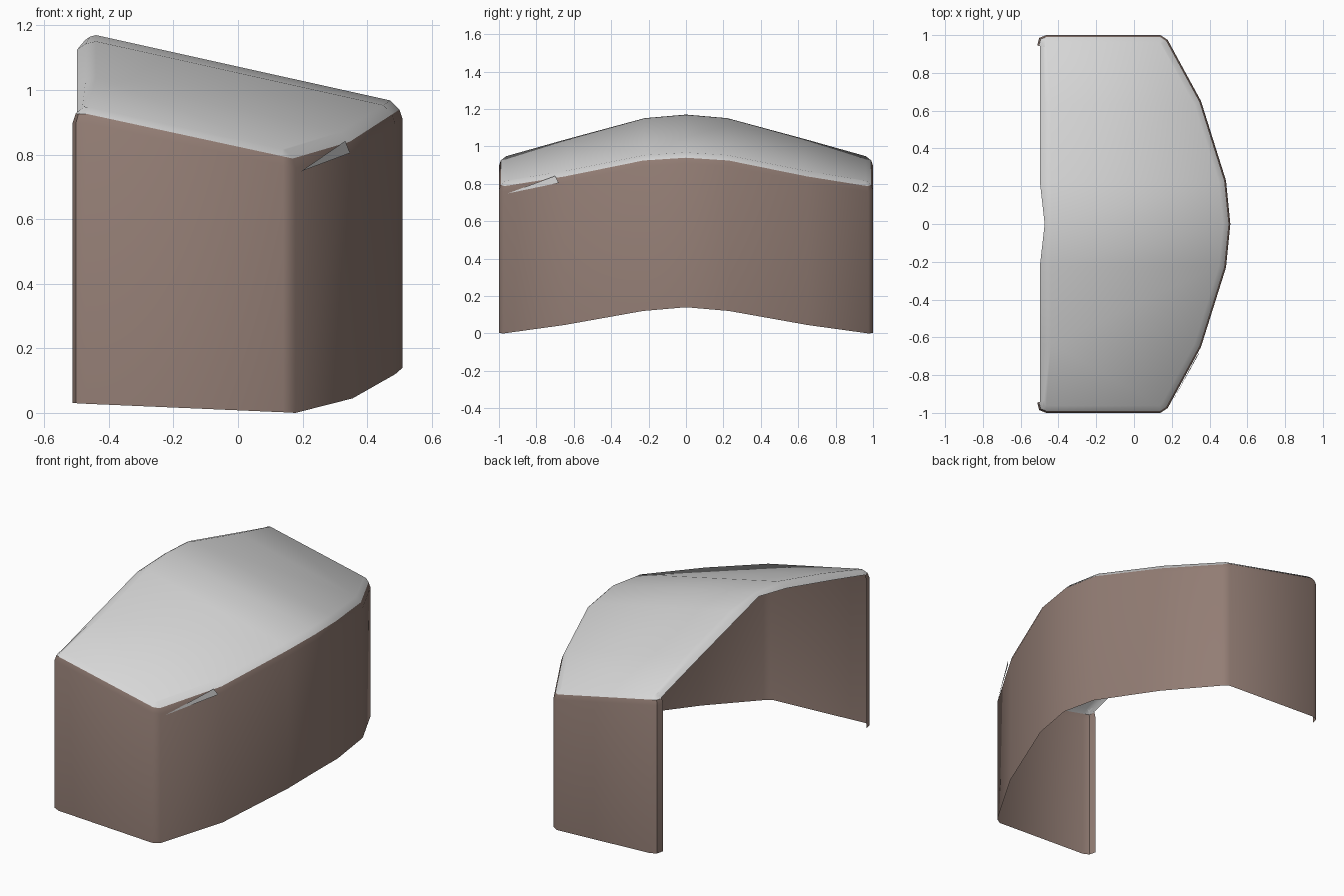
import bpy, bmesh
from mathutils import Vector

if "Cube" in bpy.data.objects:
    bpy.data.objects.remove(bpy.data.objects["Cube"])


def material(name, rgb):
    m = bpy.data.materials.new(name)
    m.diffuse_color = (*rgb, 1)
    m.use_nodes = True
    m.node_tree.nodes["Principled BSDF"].inputs["Base Color"].default_value = m.diffuse_color
    return m


BROWN = material("warm brown", (0.29, 0.205, 0.175))
GREY = material("light grey", (0.68, 0.68, 0.68))


def make(name, rows_faces, mat, angle=40):
    """Mesh from a list of faces given as coordinate tuples."""
    bm = bmesh.new()
    for face in rows_faces:
        bm.faces.new([bm.verts.new(p) for p in face])
    bmesh.ops.remove_doubles(bm, verts=bm.verts, dist=0.0005)
    me = bpy.data.meshes.new(name)
    bm.to_mesh(me)
    bm.free()
    me.materials.append(mat)
    ob = bpy.data.objects.new(name, me)
    bpy.context.collection.objects.link(ob)
    bpy.ops.object.select_all(action='DESELECT')
    ob.select_set(True)
    bpy.context.view_layer.objects.active = ob
    bpy.ops.object.shade_smooth_by_angle(angle=angle * 3.14159 / 180)
    return ob


# half outline: x, y, bottom z; mirrored across y = 0
half = [(-.512, -.945, .03), (-.502, -.985, .03), (-.465, -1, .028),
        (.14, -1, .002), (.178, -.975, 0), (.355, -.65, .045),
        (.487, -.23, .12), (.51, 0, .14)]
outline = half + [(x, -y, z) for x, y, z in reversed(half[:-1])]
N = len(outline)


def roof_z(x, y):
    """Roof height: arched across y, sloping down along x."""
    pts = [(0, 1.17), (.23, 1.15), (.65, 1.035), (.95, .945)]
    y = min(abs(y), .95)
    for (a, p), (b, q) in zip(pts, pts[1:]):
        if y <= b:
            z = p + (q - p) * (y - a) / (b - a)
            break
    return z - .222 * (max(x, -.45) + .44)


def ring(inset, drop):
    """Outline moved inwards and placed below the roof height."""
    out = []
    for i, (x, y, _) in enumerate(outline):
        a = Vector(outline[max(i - 1, 0)][:2])
        b = Vector(outline[min(i + 1, N - 1)][:2])
        t = (b - a).normalized()
        px, py = x - t.y * inset, y + t.x * inset
        out.append((px, py, roof_z(px, py) - drop))
    return out


def strip(lo, hi):
    return [(lo[i], lo[i + 1], hi[i + 1], hi[i]) for i in range(len(lo) - 1)]


outer, mid, inner = ring(0, .05), ring(.01, .022), ring(.038, 0)

# wall with the lower half of the rounded rim
make("wall", strip(outline, outer) + strip(outer, mid), BROWN)

# roof: upper half of the rim, spanning panels and rolled back edge
left = {2: inner[2], 12: inner[12]}
for i in range(5, 10):
    y = inner[i][1]
    left[i] = (-.44, y, roof_z(-.44, y))
keys = sorted(left)
roof = strip(mid, inner)
for a, b in zip(keys, keys[1:]):
    roof.append([left[a]] + [inner[k] for k in range(a, b + 1) if inner[k] not in (left[a], left[b])] + [left[b]])


def rolled(k, f):
    x, y, z = left[k]
    end = -.473 if k == 7 else -.498
    return (x + (end - x) * f, y, z - (.015 if k == 7 else .025) * f * f)


rolls = [[rolled(k, f) for k in keys] for f in (0, .55, 1)]
for a, b in zip(rolls, rolls[1:]):
    roof += [(b[i], a[i], a[i + 1], b[i + 1]) for i in range(len(a) - 1)]
make("roof", roof, GREY)

# thin roof flap showing through the front corner of the wall
make("roof_flap", [((.195, -.955, .748), (.347, -.68, .805), (.332, -.70, .842))], GREY)
